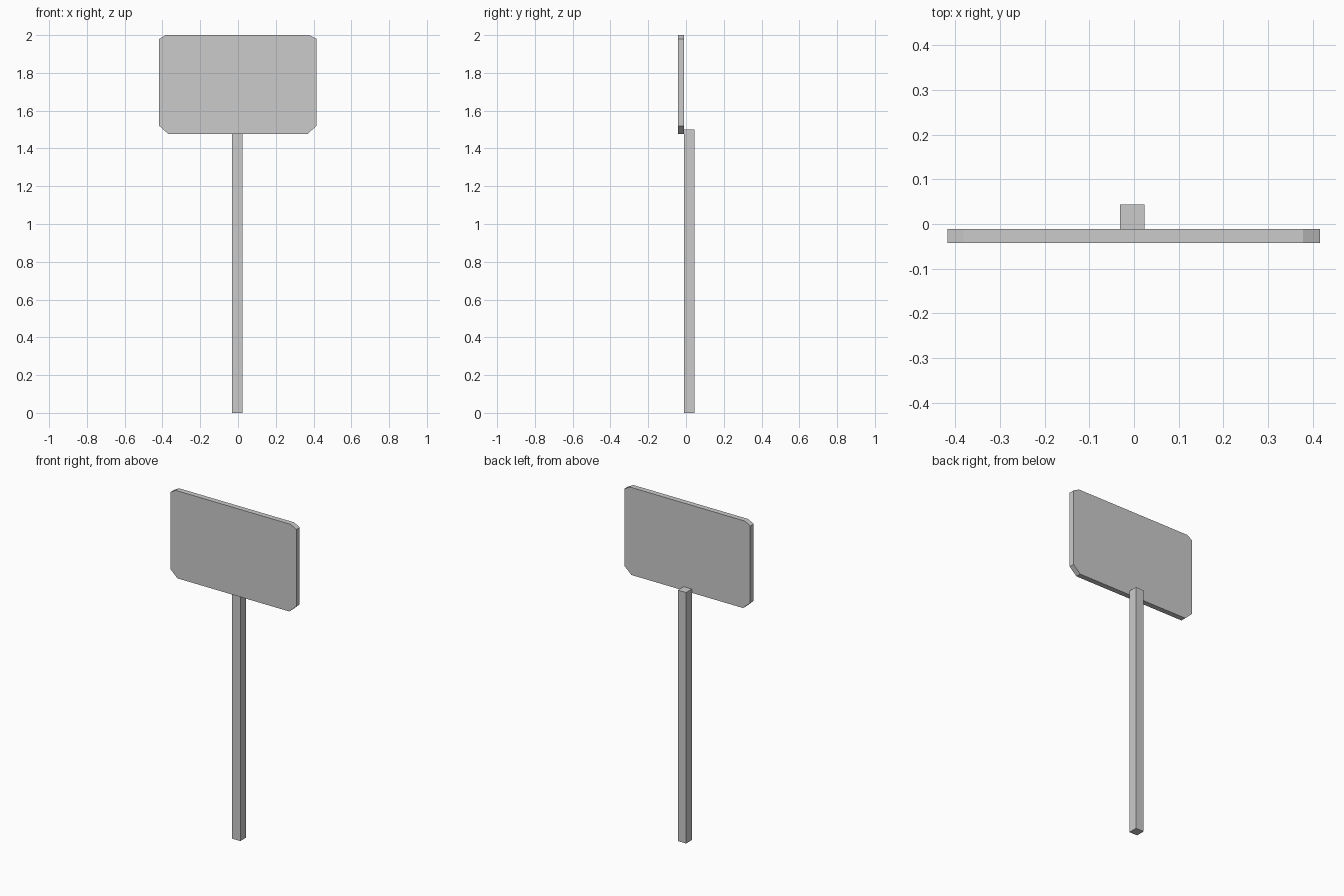
import bpy, bmesh

if "Cube" in bpy.data.objects:
    bpy.data.objects.remove(bpy.data.objects["Cube"])


def extruded(name, outline, y0, y1):
    """Solid from an (x, z) outline, extruded from y0 (front) to y1 (back)."""
    bm = bmesh.new()
    face = bm.faces.new([bm.verts.new((x, y0, z)) for x, z in outline])
    ext = bmesh.ops.extrude_face_region(bm, geom=[face], use_keep_orig=True)
    verts = [v for v in ext["geom"] if isinstance(v, bmesh.types.BMVert)]
    bmesh.ops.translate(bm, verts=verts, vec=(0, y1 - y0, 0))
    bmesh.ops.recalc_face_normals(bm, faces=bm.faces[:])
    mesh = bpy.data.meshes.new(name)
    bm.to_mesh(mesh)
    bm.free()
    obj = bpy.data.objects.new(name, mesh)
    bpy.context.collection.objects.link(obj)
    return obj


# Sign board with clipped corners
extruded("sign_board", [
    (-0.37, 1.477), (0.369, 1.477), (0.416, 1.52), (0.416, 1.98),
    (0.378, 2.0), (-0.382, 2.0), (-0.417, 1.98), (-0.417, 1.52),
], -0.043, -0.011)

# Square post behind the board
extruded("post", [(-0.031, 0), (0.023, 0), (0.023, 1.5), (-0.031, 1.5)],
         -0.011, 0.044)
